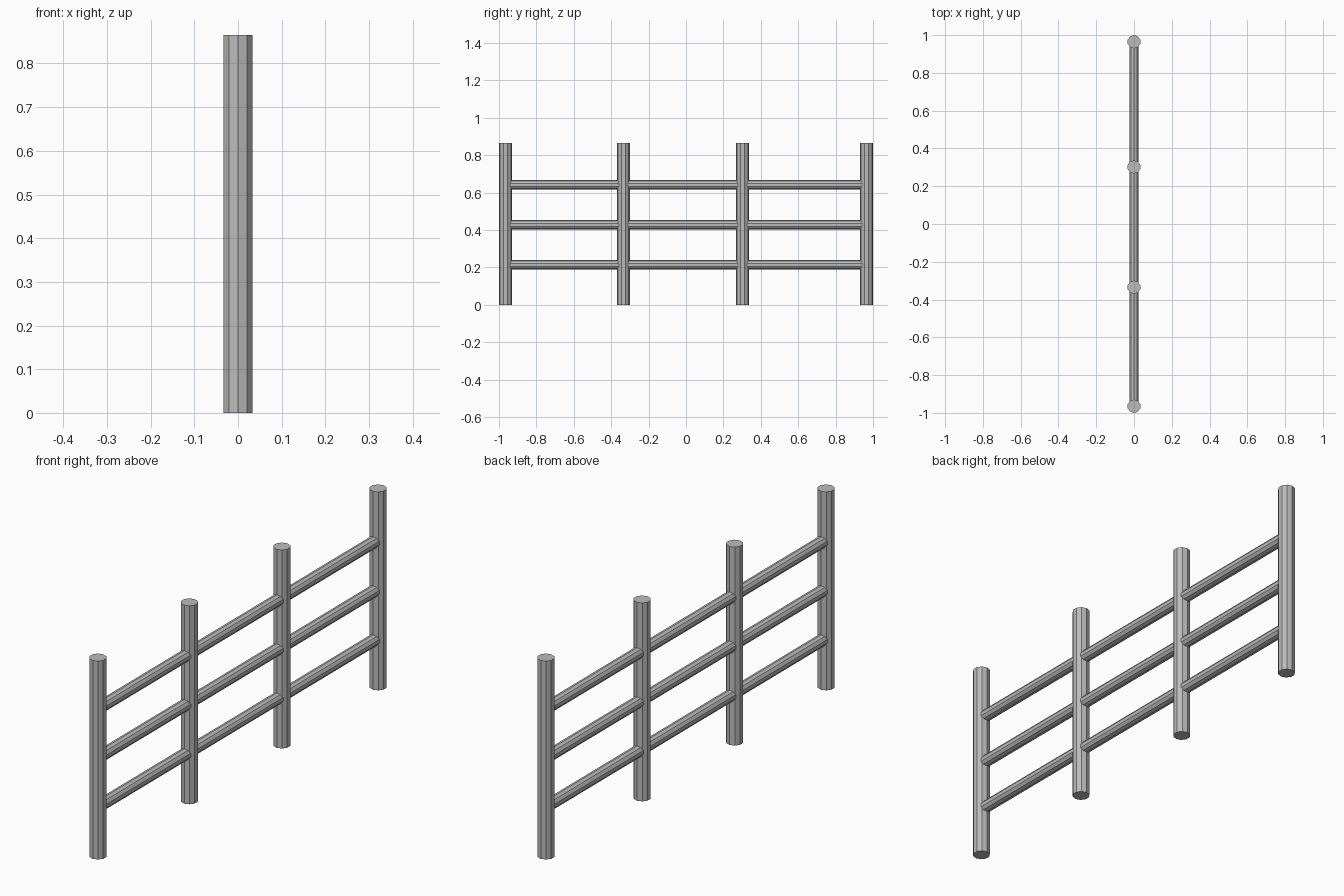
import bpy
import math

cube = bpy.data.objects.get("Cube")
if cube:
    bpy.data.objects.remove(cube, do_unlink=True)

# Single flat material
grey = bpy.data.materials.new("grey_metal")
grey.use_nodes = True
grey.diffuse_color = (0.5, 0.5, 0.5, 1)
grey.node_tree.nodes["Principled BSDF"].inputs["Base Color"].default_value = (0.5, 0.5, 0.5, 1)

SIDES = 10
POST_RADIUS = 0.035
RAIL_RADIUS = 0.025
HEIGHT = 0.865
POST_Y = (-0.965, -0.335, 0.302, 0.965)


def bar(name, radius, length, location, tilt=0.0):
    """Ten-sided flat-shaded bar, upright unless tilted about x."""
    bpy.ops.mesh.primitive_cylinder_add(
        vertices=SIDES, radius=radius, depth=length,
        location=location, rotation=(tilt, 0, 0))
    obj = bpy.context.object
    obj.name = name
    obj.data.materials.append(grey)
    return obj


# Upright posts
for i, y in enumerate(POST_Y, 1):
    bar(f"post_{i}", POST_RADIUS, HEIGHT, (0, y, HEIGHT / 2))

# Horizontal rails, running through the posts
for level, name in enumerate(("lower_rail", "middle_rail", "upper_rail"), 1):
    bar(name, RAIL_RADIUS, POST_Y[-1] - POST_Y[0],
        (0, 0, 0.214 * level), math.radians(90))
